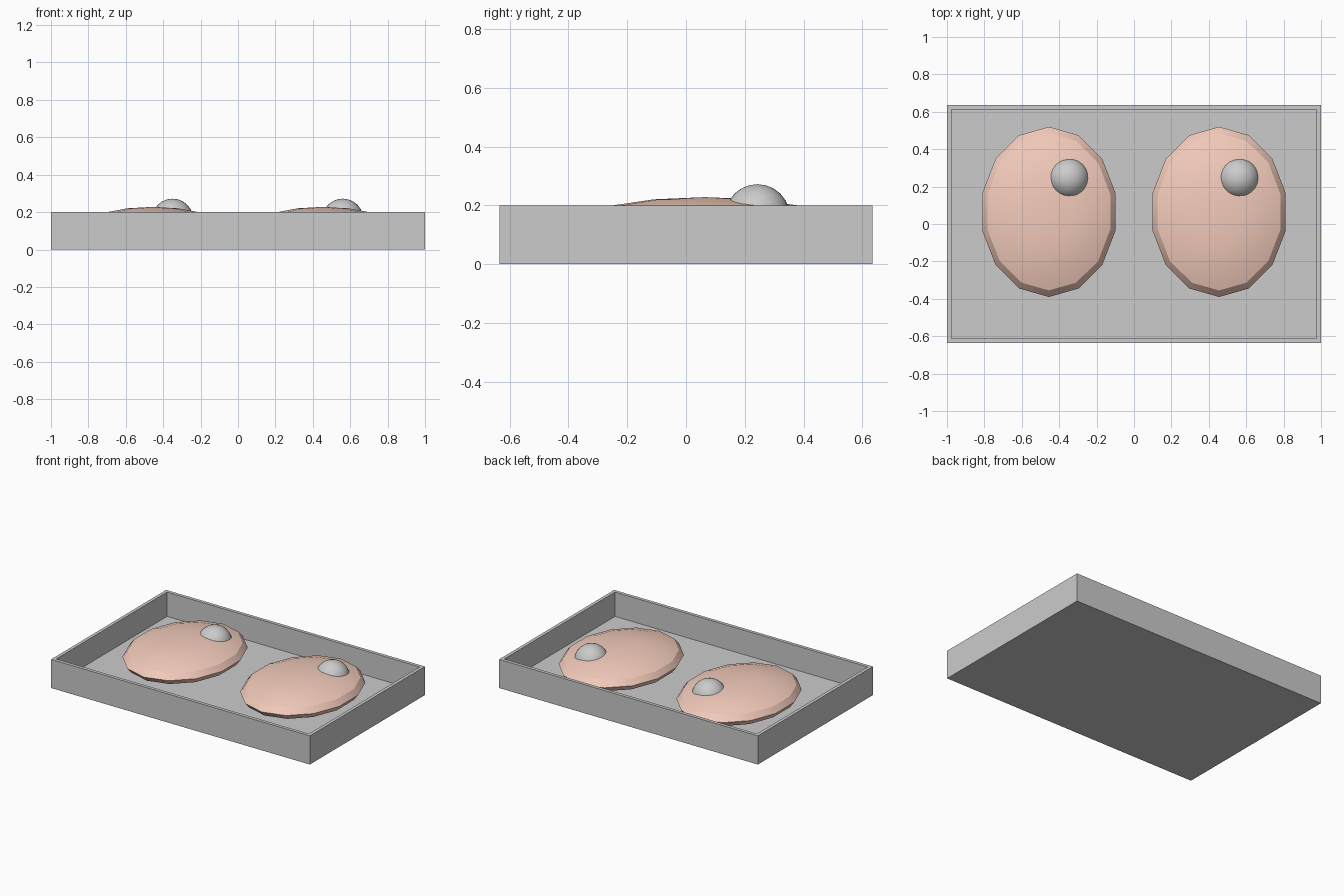
import bpy, bmesh, math

if "Cube" in bpy.data.objects:
    bpy.data.objects.remove(bpy.data.objects["Cube"])

W, D, H = 2.0, 1.27, 0.2      # tray outer size
WALL, FLOOR = 0.033, 0.03


def finish(bm, name, material=None, smooth=None):
    mesh = bpy.data.meshes.new(name)
    bm.to_mesh(mesh)
    bm.free()
    obj = bpy.data.objects.new(name, mesh)
    bpy.context.collection.objects.link(obj)
    if material:
        mesh.materials.append(material)
    if smooth:
        bpy.ops.object.select_all(action='DESELECT')
        obj.select_set(True)
        bpy.context.view_layer.objects.active = obj
        bpy.ops.object.shade_smooth_by_angle(angle=math.radians(smooth))
    return obj


def ellipsoid(name, centre, radii, segments, rings, material=None):
    bm = bmesh.new()
    bmesh.ops.create_uvsphere(bm, u_segments=segments, v_segments=rings, radius=1)
    bmesh.ops.scale(bm, vec=radii, verts=bm.verts)
    bmesh.ops.translate(bm, vec=centre, verts=bm.verts)
    return finish(bm, name, material, 30)


# Open tray: box with its top inset and pushed down
bm = bmesh.new()
bmesh.ops.create_cube(bm, size=1)
bmesh.ops.scale(bm, vec=(W, D, H), verts=bm.verts)
bmesh.ops.translate(bm, vec=(0, 0, H / 2), verts=bm.verts)
bm.normal_update()
top = max(bm.faces, key=lambda f: f.calc_center_median().z)
bmesh.ops.inset_region(bm, faces=[top], thickness=WALL)
well = bmesh.ops.extrude_discrete_faces(bm, faces=[top])["faces"][0]
bmesh.ops.translate(bm, vec=(0, 0, FLOOR - H), verts=well.verts)
bmesh.ops.recalc_face_normals(bm, faces=bm.faces)
finish(bm, "tray")

# Two flattened low-poly ovals, each with a ball sunk into it
salmon = bpy.data.materials.new("salmon")
salmon.diffuse_color = (0.9, 0.6, 0.5, 1)
salmon.use_nodes = True
salmon.node_tree.nodes["Principled BSDF"].inputs["Base Color"].default_value = salmon.diffuse_color
for side, x in (("left", -0.455), ("right", 0.455)):
    ellipsoid(f"{side}_oval", (x, 0.065, 0.128), (0.365, 0.455, 0.1), 14, 8, salmon)
    ellipsoid(f"{side}_ball", (x + 0.105, 0.243, 0.161), (0.111, 0.111, 0.111), 24, 12)
